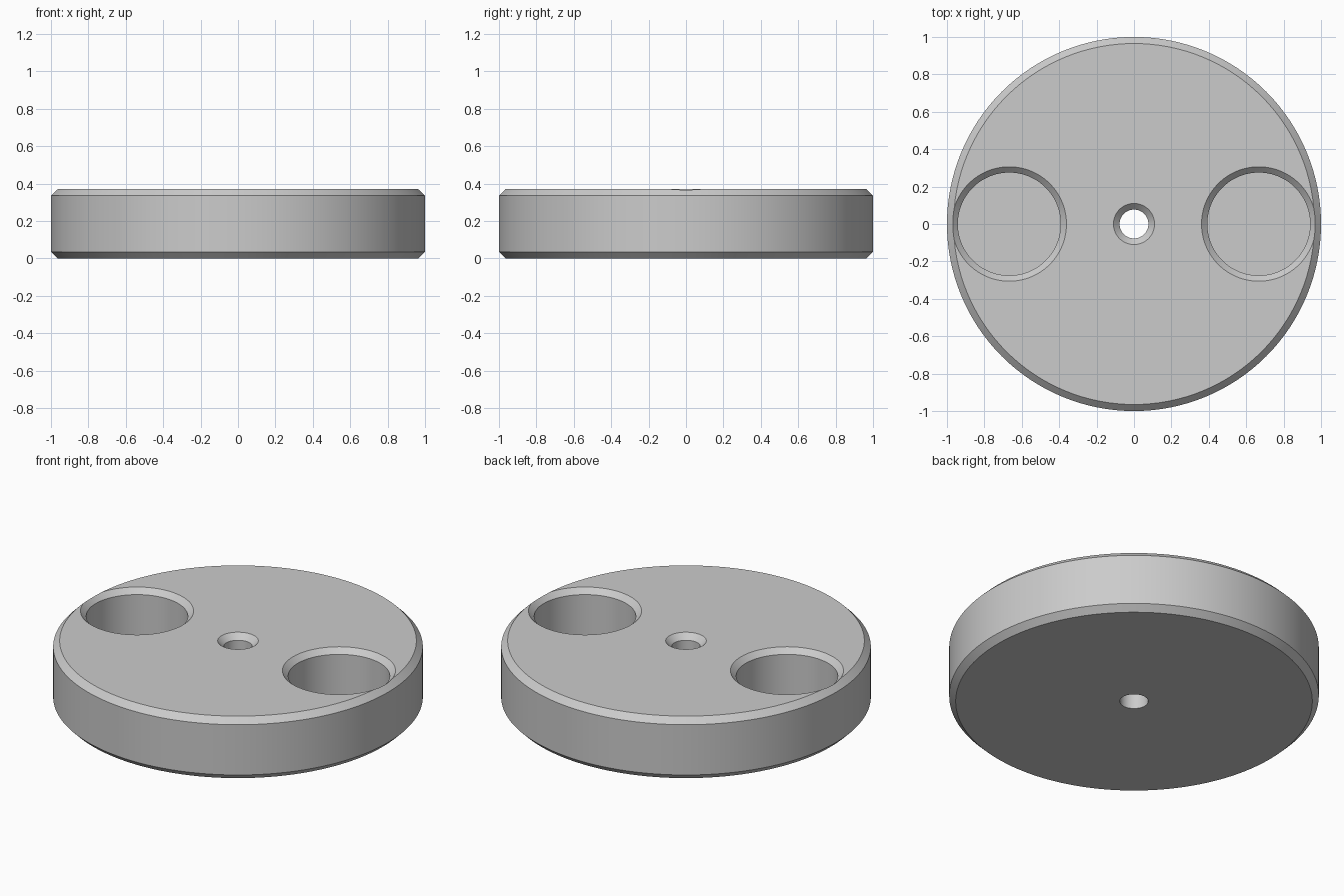
import bpy
import bmesh
from math import cos, sin, tau, radians

default = bpy.data.objects.get("Cube")
if default:
    bpy.data.objects.remove(default, do_unlink=True)

HEIGHT = 0.37
CHAMFER = 0.035
SEGMENTS = 128

grey = bpy.data.materials.new("plain grey")
grey.use_nodes = True
colour = (0.6, 0.6, 0.6, 1)
grey.diffuse_color = colour
grey.node_tree.nodes["Principled BSDF"].inputs["Base Color"].default_value = colour


def turned(name, profile, x=0):
    """Closed round solid from (radius, height) pairs, bottom to top."""
    bm = bmesh.new()
    rings = [[bm.verts.new((r * cos(tau * i / SEGMENTS), r * sin(tau * i / SEGMENTS), z))
              for i in range(SEGMENTS)] for r, z in profile]
    for low, high in zip(rings, rings[1:]):
        for i in range(SEGMENTS):
            j = (i + 1) % SEGMENTS
            bm.faces.new((low[i], low[j], high[j], high[i]))
    bm.faces.new(rings[0][::-1])
    bm.faces.new(rings[-1])
    mesh = bpy.data.meshes.new(name)
    bm.to_mesh(mesh)
    bm.free()
    mesh.materials.append(grey)
    obj = bpy.data.objects.new(name, mesh)
    obj.location.x = x
    bpy.context.collection.objects.link(obj)
    return obj


def countersunk(name, radius, floor, bevel, x=0):
    """Cutter for a round hole whose rim is chamfered; its cone runs on above the top."""
    over = 0.03
    profile = [(radius, floor), (radius, HEIGHT - bevel), (radius + bevel + over, HEIGHT + over)]
    return turned(name, profile, x)


# Disc with chamfered top and bottom edges
disc = turned("disc", [(1 - CHAMFER, 0), (1, CHAMFER), (1, HEIGHT - CHAMFER), (1 - CHAMFER, HEIGHT)])

# Centre through hole and two blind side pockets
cutters = [countersunk("centre_hole_cutter", 0.077, -0.1, 0.033)]
for side, x in (("left", 0.667), ("right", -0.667)):
    cutters.append(countersunk(side + "_pocket_cutter", 0.275, 0.07, 0.031, x))

bpy.context.view_layer.objects.active = disc
disc.select_set(True)
for cutter in cutters:
    cutter.hide_render = True
    cut = disc.modifiers.new(cutter.name, "BOOLEAN")
    cut.operation = "DIFFERENCE"
    cut.solver = "EXACT"
    cut.object = cutter
    bpy.ops.object.modifier_apply(modifier=cut.name)
    bpy.data.objects.remove(cutter, do_unlink=True)

# Smooth round walls, crisp chamfer edges
bpy.ops.object.shade_smooth_by_angle(angle=radians(25))
